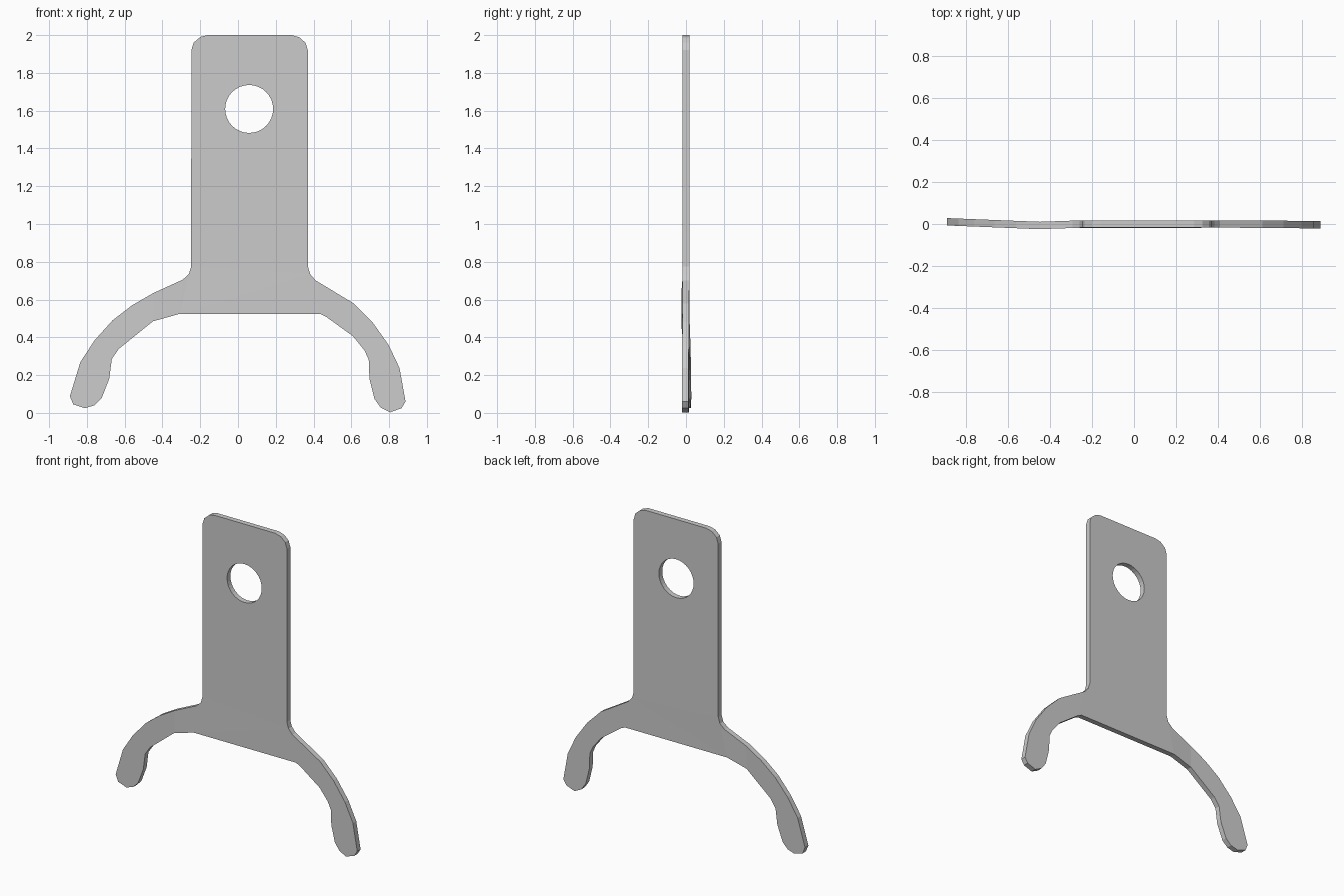
import bpy, bmesh
from math import sin, cos, tau

THICK = 0.035

# Silhouette pieces (x, z), clockwise from the top left of the plate
plate_top = [(-0.247, 1.92), (-0.235, 1.96), (-0.2, 1.99), (-0.16, 2.0),
             (0.285, 2.0), (0.325, 1.988), (0.357, 1.96), (0.37, 1.92)]
right_arm = [(0.37, 0.775), (0.382, 0.735), (0.41, 0.702), (0.612, 0.58), (0.712, 0.48),
             (0.797, 0.36), (0.855, 0.238), (0.887, 0.06), (0.866, 0.025), (0.805, 0.003),
             (0.755, 0.028), (0.722, 0.075), (0.696, 0.18), (0.692, 0.282), (0.67, 0.33),
             (0.61, 0.405), (0.465, 0.51), (0.435, 0.524)]
left_arm = [(-0.31, 0.524), (-0.45, 0.485), (-0.632, 0.338), (-0.668, 0.285),
            (-0.682, 0.18), (-0.722, 0.077), (-0.76, 0.04), (-0.81, 0.025), (-0.872, 0.045),
            (-0.89, 0.088), (-0.835, 0.268), (-0.76, 0.383), (-0.664, 0.49), (-0.56, 0.57),
            (-0.447, 0.635), (-0.293, 0.705), (-0.26, 0.735), (-0.248, 0.775)]
hole = [(0.059 + 0.127 * cos(tau * i / 32), 1.609 + 0.127 * sin(tau * i / 32)) for i in range(32)]

# Gentle front-back bend of the arms: (x, y shift)
bend = [(-0.9, 0.011), (-0.65, 0.001), (-0.45, -0.007), (-0.36, -0.004), (-0.25, 0.0),
        (0.55, 0.0), (0.9, -0.004)]


def bend_at(x):
    for (x0, y0), (x1, y1) in zip(bend, bend[1:]):
        if x <= x1:
            return y0 + (y1 - y0) * (x - x0) / (x1 - x0)
    return bend[-1][1]


def add_loop(bm, points):
    verts = [bm.verts.new((x, -THICK / 2, z)) for x, z in points]
    return [bm.edges.new((v, verts[i - 1])) for i, v in enumerate(verts)]


# Fill the outline around the hole, thicken it, then bend the arms
bm = bmesh.new()
edges = add_loop(bm, plate_top + right_arm + left_arm) + add_loop(bm, hole)
bmesh.ops.triangle_fill(bm, use_beauty=True, edges=edges, normal=(0, -1, 0))
ext = bmesh.ops.extrude_face_region(bm, geom=bm.faces[:], use_keep_orig=True)
for v in ext["geom"]:
    if isinstance(v, bmesh.types.BMVert):
        v.co.y += THICK
for v in bm.verts:
    v.co.y += bend_at(v.co.x)
bmesh.ops.recalc_face_normals(bm, faces=bm.faces[:])

mesh = bpy.data.meshes.new("forked_hanger_plate")
bm.to_mesh(mesh)
bm.free()
bpy.context.collection.objects.link(bpy.data.objects.new("forked_hanger_plate", mesh))
